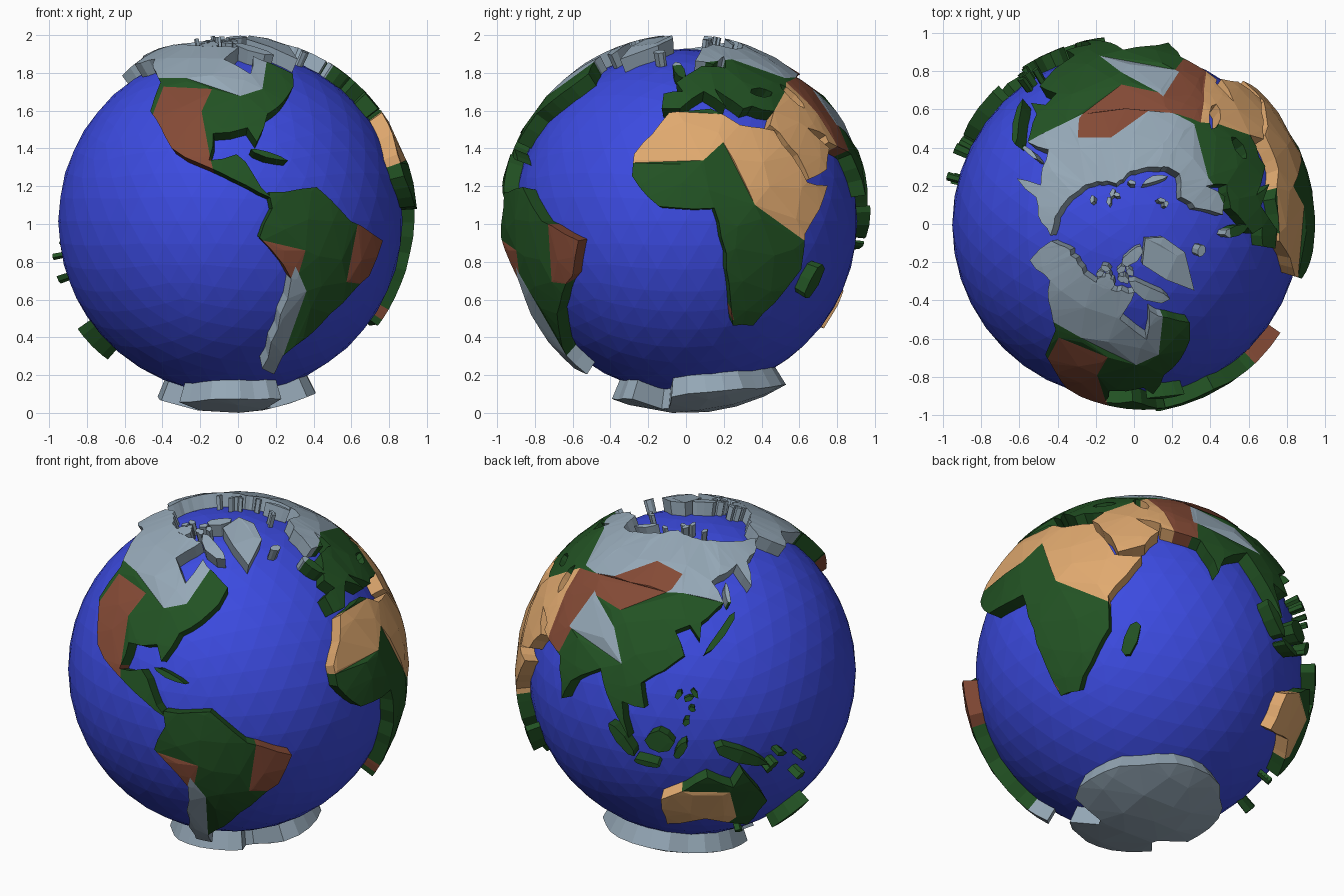
import bpy, math, random
from mathutils import Vector
from mathutils.geometry import delaunay_2d_cdt

if "Cube" in bpy.data.objects:
    bpy.data.objects.remove(bpy.data.objects["Cube"])

random.seed(4)
CENTRE = Vector((-0.04, -0.005, 1.015))
SEA_R, LAND_R, ROOT_R = 0.912, 0.99, 0.88


def material(name, rgb):
    m = bpy.data.materials.new(name)
    m.diffuse_color = (*rgb, 1)
    m.use_nodes = True
    m.node_tree.nodes["Principled BSDF"].inputs["Base Color"].default_value = m.diffuse_color
    return m


BLUE = material("ocean blue", (0.045, 0.07, 0.75))
LAND_MATS = [material("forest green", (0.016, 0.085, 0.017)),
             material("cold grey", (0.30, 0.39, 0.47)),
             material("steppe brown", (0.23, 0.068, 0.036)),
             material("desert sand", (0.75, 0.40, 0.16))]
GREEN, GREY, BROWN, SAND = range(4)


def blob(lon, lat, length, width, tilt, sides=8):
    """Rough oval on the map, used for islands and inland seas."""
    t, out = math.radians(tilt), []
    for i in range(sides):
        a = math.tau * i / sides
        k = random.uniform(0.85, 1.15)
        u, v = k * length * math.cos(a), k * width * math.sin(a)
        out.append((lon + (u * math.cos(t) - v * math.sin(t)) / math.cos(math.radians(lat)),
                    lat + u * math.sin(t) + v * math.cos(t)))
    return out


def rough(loop):
    """Break long coast edges into slightly ragged pieces."""
    out = []
    for a, b in zip(loop, loop[1:] + loop[:1]):
        a, b = Vector(a), Vector(b)
        n = max(1, round((b - a).length / 5))
        out.append(a)
        for i in range(1, n):
            out.append(a.lerp(b, i / n) + Vector((random.uniform(-.7, .7), random.uniform(-.6, .6))))
    return [tuple(p) for p in out]


def archipelago(count, lons, lats, size):
    return [blob(random.uniform(*lons), random.uniform(*lats), random.uniform(.6, 1) * size, size / 2,
                 random.uniform(-60, 60), 5) for _ in range(count)]


# Climate zones as (colour, map outline); later zones win
ZONES = [
    (GREY, [(-178, 50), (-112, 50), (-86, 42), (-76, 45), (-68, 59), (-10, 56), (30, 60), (56, 50),
            (120, 51), (140, 47), (196, 47), (196, 87), (-178, 87)]),
    (BROWN, [(-121, 46), (-98, 45), (-101, 36), (-95, 14), (-120, 28)]),
    (BROWN, [(-84, -5), (-66, -9), (-68, -18), (-85, -18)]),
    (BROWN, [(-47, 0), (-30, -5), (-38, -20), (-49, -19)]),
    (GREY, [(-69, -14), (-64, -22), (-66, -46), (-60, -58), (-82, -58)]),
    (SAND, [(-22, 18), (6, 19), (13, 25), (22, 5), (40, -6), (64, 20), (60, 37), (54, 48), (33, 34),
            (-6, 36), (-22, 32)]),
    (BROWN, [(10, -14), (18, -32), (10, -30)]),
    (BROWN, [(114, 52), (119, 58), (100, 62), (79, 52), (54, 48), (60, 35), (63, 22), (71, 22), (75, 44),
             (92, 42)]),
    (GREY, [(74, 45), (92, 36), (99, 25), (71, 31)]),
    (SAND, [(109, -17), (138, -19), (142, -32), (136, -38), (109, -38)]),
]

# Coastlines (longitude, latitude)
NORTH = [(-168, 66), (-160, 57), (-144, 60), (-124, 48), (-122, 36), (-110, 23), (-105, 20), (-93, 15),
         (-77, 7), (-83, 15), (-88, 21), (-97, 19), (-96, 28), (-84, 30), (-81, 25), (-76, 35), (-61, 46),
         (-57, 52), (-75, 62), (-80, 52), (-94, 60), (-83, 69), (-125, 70), (-156, 71)]
SOUTH = [(-78, 9), (-62, 10.5), (-50, 0), (-35, -6), (-39, -17), (-48, -26), (-58, -38), (-66, -46),
         (-66, -55), (-74, -52), (-72, -30), (-70, -18), (-81, -5), (-77, 4)]
AFRICA = [(-6, 35.5), (-17, 21), (-17, 14), (-8, 4.5), (9, 4), (13, -10), (18, -34), (26, -34), (35, -22),
          (40, -15), (40, -4), (51, 11), (42, 12), (33, 29), (20, 31), (10, 37)]
EUROPE = [(64, 25), (49, 30), (57, 23), (52, 16), (43, 13), (40, 21), (32, 31), (36, 36), (27, 38), (23, 37),
          (13, 45), (16, 38), (8, 44), (-2, 37), (-9, 37), (-9, 43), (-1, 44), (-4, 48), (9, 56), (22, 55),
          (26, 62), (16, 57), (6, 59), (14, 68), (27, 71), (44, 67), (64, 69)]
ASIA = [(58, 69), (80, 73), (104, 77), (140, 72), (188, 66), (163, 60), (157, 51), (155, 60), (136, 55),
        (140, 47), (129, 41), (128, 35), (124, 40), (118, 38), (122, 30), (107, 20), (109, 12), (101, 13),
        (104, 1), (98, 10), (91, 22), (80, 15), (77, 8), (72, 21), (58, 25)]
AUSTRALIA = [(114, -22), (130, -12), (139, -17), (142, -11), (153, -26), (148, -38), (137, -34),
             (130, -31.5), (115, -35)]
GREENLAND = [(-44, 60), (-54, 69), (-68, 77), (-35, 83), (-18, 78), (-25, 70)]
ANTARCTICA = [(d, -70 - 5 * math.cos(math.radians(d + 110))) for d in range(-178, 180, 12)]
ANTARCTICA = [(d, lat + 5 + random.uniform(-1, 1) - (10 if -45 < d < -20 or -175 < d < -150 else 0)
               - 1.5 * math.cos(math.radians(2 * d))) for d, lat in ANTARCTICA]
LAKES = [blob(34.5, 43.5, 4, 1.8, 0), blob(51, 42, 5, 2, 110)]

# Islands: centre, half length, half width, tilt
WARM_ISLES = [blob(*i) for i in (
    (141, -5, 10, 2.5, -25), (114, 1, 4.5, 4, 0), (101, 0, 7.5, 1.7, -48), (47, -19, 6.5, 2.2, 70),
    (137, 37, 8, 1.3, 48), (-3, 54, 4.5, 1.7, 110), (173, -41, 7.5, 1.6, 55), (-78, 21, 6, 1, -18),
    (110, -7.5, 5, 1, -8), (121, -2, 3.5, 1.5, 60))]
WARM_ISLES += archipelago(5, (120, 126), (7, 18), 2) + archipelago(5, (150, 167), (-20, -5), 2)
WARM_ISLES += archipelago(2, (145, 148), (-43, -41), 1.5)
COLD_ISLES = [GREENLAND] + [blob(*i) for i in (
    (-73, 67.5, 7, 2.2, -42), (-110, 71, 3, 2, 0), (-78, 80, 4, 1.8, 30), (-19, 65, 2, 1.2, 0),
    (59, 73.5, 4, 1, 50), (143, 50, 4, .8, 85))]
COLD_ISLES += archipelago(7, (-122, -84), (71, 78), 2) + archipelago(7, (15, 150), (76, 81), 1.5)


def inside(p, poly):
    hit = False
    for (ax, ay), (bx, by) in zip(poly, poly[1:] + poly[:1]):
        if (ay > p[1]) != (by > p[1]) and p[0] < ax + (p[1] - ay) * (bx - ax) / (by - ay):
            hit = not hit
    return hit


def on_globe(lon, lat, r):
    lon, lat = math.radians(lon), math.radians(lat)
    return CENTRE + r * Vector((math.cos(lat) * math.cos(lon), math.cos(lat) * math.sin(lon), math.sin(lat)))


def to_polar(lon, lat):
    a = math.radians(lon)
    return ((90 + lat) * math.sin(a), (90 + lat) * math.cos(a))


def build_land(name, coasts, radius=LAND_R, polar=False):
    """Triangulate the coasts on a flat map, colour by zone, wrap on the globe and add cliffs."""
    if polar:
        coasts = [[to_polar(*p) for p in c] for c in coasts]
    cuts = coasts if polar else coasts + LAKES + [z[1] for z in ZONES]
    pts, edges = [], []
    for loop in cuts:
        n = len(pts)
        pts += [Vector(p) for p in loop]
        edges += [(n + i, n + (i + 1) % len(loop)) for i in range(len(loop))]
    # loose inner points keep the top following the curve
    for lat in range(-80, 82, 10):
        step = 10 if polar else 10 / max(0.2, math.cos(math.radians(lat)))
        for k in range(int(370 / step)):
            p = (-175 + (k + random.uniform(-.25, .25)) * step, lat + random.uniform(-2.5, 2.5))
            if any(inside(p, c) for c in coasts):
                pts.append(Vector(p))
    flat, _, tris, *_ = delaunay_2d_cdt(pts, edges, [], 0, 1e-4, False)
    faces, mats, sides = [], [], {}
    for t in tris:
        c = sum((flat[i] for i in t), Vector((0, 0))) / len(t)
        if not any(inside(c, k) for k in coasts) or (not polar and any(inside(c, k) for k in LAKES)):
            continue
        colour = GREY if polar else GREEN
        for z, poly in ([] if polar else ZONES):
            if inside(c, poly):
                colour = z
        faces.append(tuple(t))
        mats.append(colour)
        for a, b in zip(t, list(t[1:]) + [t[0]]):
            sides[a, b] = colour
    n = len(flat)
    for (a, b), colour in sides.items():        # cliffs down into the sea
        if (b, a) not in sides:
            faces.append((b, a, a + n, b + n))
            mats.append(colour)
    geo = [(math.degrees(math.atan2(p.x, p.y)), p.length - 90) if polar else (p.x, p.y) for p in flat]
    verts = [on_globe(*g, radius) for g in geo] + [on_globe(*g, ROOT_R) for g in geo]
    used = sorted({i for f in faces for i in f})
    index = {v: i for i, v in enumerate(used)}
    me = bpy.data.meshes.new(name)
    me.from_pydata([verts[i] for i in used], [], [[index[i] for i in f] for f in faces])
    for m in LAND_MATS:
        me.materials.append(m)
    me.polygons.foreach_set("material_index", mats)
    me.update()
    bpy.context.collection.objects.link(bpy.data.objects.new(name, me))


# Ocean ball
bpy.ops.mesh.primitive_ico_sphere_add(subdivisions=4, radius=SEA_R, location=CENTRE)
ocean = bpy.context.object
ocean.name = "ocean"
ocean.data.materials.append(BLUE)

# Land plates
build_land("americas", [rough(NORTH), rough(SOUTH)])
build_land("africa_and_eurasia", [rough(AFRICA), rough(EUROPE), rough(ASIA)])
build_land("australia", [rough(AUSTRALIA)])
build_land("warm_islands", WARM_ISLES)
build_land("cold_islands", COLD_ISLES)
build_land("antarctica", [ANTARCTICA], 1.018, polar=True)
